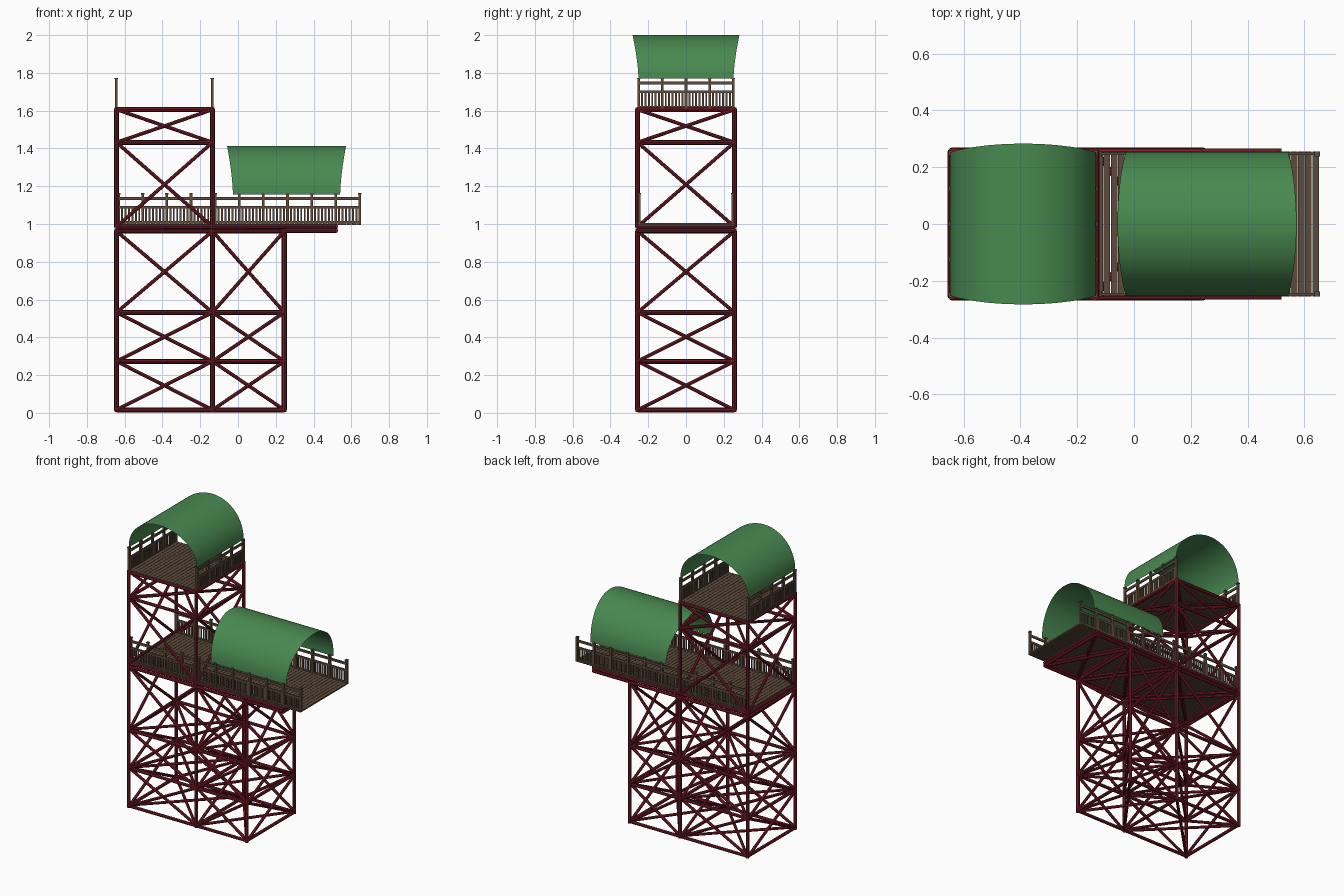
import bpy, bmesh, math
from mathutils import Vector, Matrix

if "Cube" in bpy.data.objects:
    bpy.data.objects.remove(bpy.data.objects["Cube"])


def material(name, color):
    m = bpy.data.materials.new(name)
    m.diffuse_color = (*color, 1)
    m.use_nodes = True
    m.node_tree.nodes["Principled BSDF"].inputs["Base Color"].default_value = m.diffuse_color
    return m


RED = material("red_steel", (0.19, 0.012, 0.022))
WOOD = material("wood", (0.11, 0.07, 0.045))
GREEN = material("green_sheet", (0.065, 0.25, 0.08))


def finish(bm, name, mat, smooth=False):
    me = bpy.data.meshes.new(name)
    bm.to_mesh(me)
    bm.free()
    for p in me.polygons:
        p.use_smooth = smooth
    ob = bpy.data.objects.new(name, me)
    bpy.context.collection.objects.link(ob)
    me.materials.append(mat)
    return ob


def beam(bm, a, b, r=0.0105, sides=8):
    a, b = Vector(a), Vector(b)
    d = b - a
    mat = Matrix.Translation((a + b) / 2) @ d.to_track_quat('Z', 'Y').to_matrix().to_4x4()
    bmesh.ops.create_cone(bm, cap_ends=True, segments=sides, radius1=r, radius2=r,
                          depth=d.length, matrix=mat)


def box(bm, c, s):
    bmesh.ops.create_cube(bm, size=1, matrix=Matrix.Translation(c) @ Matrix.Diagonal((*s, 1)))


def cross(bm, a, b, c, d):
    # X brace over the quad a-b-c-d, the two bars slightly offset
    n = (Vector(b) - Vector(a)).cross(Vector(d) - Vector(a)).normalized() * 0.004
    beam(bm, Vector(a) + n, Vector(c) + n, 0.0095)
    beam(bm, Vector(b) - n, Vector(d) - n, 0.0095)


Y = 0.256


def ring(bm, xs, z):
    # horizontal frame with plan bracing
    for x in xs:
        beam(bm, (x, -Y, z), (x, Y, z))
    for x0, x1 in zip(xs, xs[1:]):
        for y in (-Y, Y):
            beam(bm, (x0, y, z), (x1, y, z))
        cross(bm, (x0, -Y, z), (x1, -Y, z), (x1, Y, z), (x0, Y, z))


def lattice(name, xs, levels):
    bm = bmesh.new()
    for z in levels:
        ring(bm, xs, z)
    for x in xs:
        for y in (-Y, Y):
            beam(bm, (x, y, levels[0] - 0.0105), (x, y, levels[-1] + 0.0105), 0.0115)
    for z0, z1 in zip(levels, levels[1:]):
        for x in xs:
            cross(bm, (x, -Y, z0), (x, Y, z0), (x, Y, z1), (x, -Y, z1))
        for x0, x1 in zip(xs, xs[1:]):
            for y in (-Y, Y):
                cross(bm, (x0, y, z0), (x1, y, z0), (x1, y, z1), (x0, y, z1))
    return finish(bm, name, RED)


# Steel towers
X0, X1, X2, X3 = -0.643, -0.135, 0.245, 0.52
lattice("base_tower", (X0, X1, X2), (0.016, 0.273, 0.532, 0.962))
lattice("upper_tower", (X0, X1), (0.986, 1.432, 1.606))

# Deck frame and cantilever
bm = bmesh.new()
ring(bm, (X1, X2, X3), 0.986)
ring(bm, (X2, X3), 0.966)
finish(bm, "cantilever_frame", RED)


# Plank decks, planks run along y
def deck(name, x0, x1, z, half):
    bm = bmesh.new()
    n = round((x1 - x0) / 0.0255)
    w = (x1 - x0) / n
    for i in range(n):
        box(bm, (x0 + w * (i + 0.5), 0, z), (w - 0.002, 2 * half, 0.01))
    finish(bm, name, WOOD)


deck("lower_deck", -0.64, 0.652, 1.001, 0.256)
deck("upper_deck", X0, X1, 1.615, 0.257)


# Railings: posts, two rails, low balusters
def railing(name, start, end, bays, z):
    start, end = Vector((*start, z)), Vector((*end, z))
    along_x = abs(end.x - start.x) > abs(end.y - start.y)
    length = (end - start).length
    bm = bmesh.new()

    def part(t, zc, l, w, h):
        c = start.lerp(end, t) + Vector((0, 0, zc))
        box(bm, c, (l, w, h) if along_x else (w, l, h))

    for i in range(bays + 1):
        part(i / bays, 0.077, 0.014, 0.014, 0.154)
        part(i / bays, 0.156, 0.018, 0.018, 0.006)
    part(0.5, 0.131, length, 0.008, 0.016)
    part(0.5, 0.085, length, 0.008, 0.014)
    part(0.5, 0.006, length, 0.008, 0.010)
    for i in range(bays):
        for k in range(1, 7):
            part((i + k / 7) / bays, 0.044, 0.010, 0.005, 0.082)
    finish(bm, name, WOOD)


for side, s in (("front", -1), ("back", 1)):
    railing(side + "_lower_railing", (-0.632, s * 0.247), (0.645, s * 0.247), 10, 1.004)
for side, x in (("left", X0 - 0.001), ("right", X1 - 0.001)):
    railing(side + "_upper_railing", (x, -0.25), (x, 0.25), 4, 1.615)


# Barrel roofs, ends flare out towards the crown
def roof(name, center, a, b, half, flare, along_x, n=32):
    bm = bmesh.new()
    rows = []
    for i in range(n + 1):
        t = math.pi * i / n
        u, h = a * math.cos(t), b * math.sin(t)
        e = half + flare * math.sin(t) ** 1.6 if 0 < i < n else half
        pts = [(v, u, h) if along_x else (u, v, h) for v in (-e, e)]
        rows.append([bm.verts.new(Vector(center) + Vector(p)) for p in pts])
    for p, q in zip(rows, rows[1:]):
        bm.faces.new((p[0], p[1], q[1], q[0]) if along_x else (p[1], p[0], q[0], q[1]))
    bmesh.ops.recalc_face_normals(bm, faces=bm.faces)
    finish(bm, name, GREEN, True)


roof("upper_roof", (-0.39, 0, 1.77), 0.256, 0.23, 0.252, 0.031, False)
roof("lower_roof", (0.257, 0, 1.155), 0.254, 0.258, 0.284, 0.031, True)
